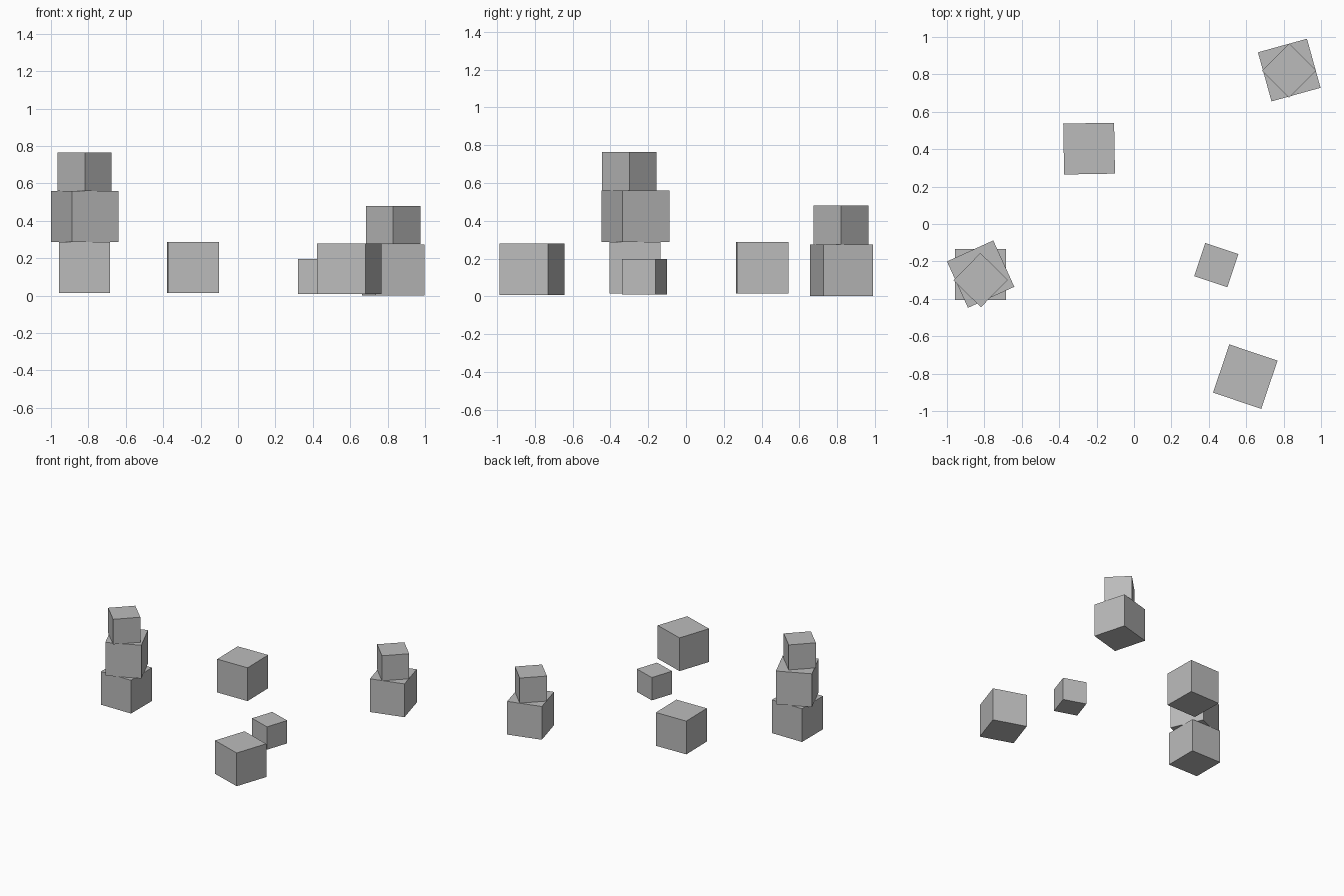
import bpy
from math import radians

old = bpy.data.objects.get("Cube")
if old:
    bpy.data.objects.remove(old, do_unlink=True)

# One plain grey for every block
grey = bpy.data.materials.new("block_grey")
grey.use_nodes = True
colour = (0.5, 0.5, 0.5, 1)
grey.diffuse_color = colour
grey.node_tree.nodes["Principled BSDF"].inputs["Base Color"].default_value = colour

LARGE, MEDIUM, SMALL = 0.272, 0.205, 0.187


def block(name, size, x, y, base, turn):
    """A cube resting at height base, turned about the vertical."""
    bpy.ops.mesh.primitive_cube_add(
        size=size, location=(x, y, base + size / 2), rotation=(0, 0, radians(turn)))
    obj = bpy.context.object
    obj.name = name
    obj.data.materials.append(grey)
    return obj


def stack(name, layers):
    """Blocks piled upward; each layer is size, x, y, base, turn."""
    for i, layer in enumerate(layers):
        block(f"{name}_block_{i + 1}", *layer)


# Tall stack of three
stack("tall_stack", [
    (LARGE, -0.82, -0.27, 0.015, 0),
    (LARGE, -0.82, -0.268, 0.287, 24.4),
    (MEDIUM, -0.82, -0.3, 0.56, 45.5),
])

# Short stack of two
stack("short_stack", [
    (LARGE, 0.83, 0.823, 0.002, 15.5),
    (MEDIUM, 0.83, 0.82, 0.275, 45),
])

# Loose blocks on the ground
block("back_block", LARGE, -0.24, 0.403, 0.015, 1)
block("small_block", SMALL, 0.44, -0.22, 0.01, -18.4)
block("front_block", LARGE, 0.595, -0.816, 0.008, -18.6)
